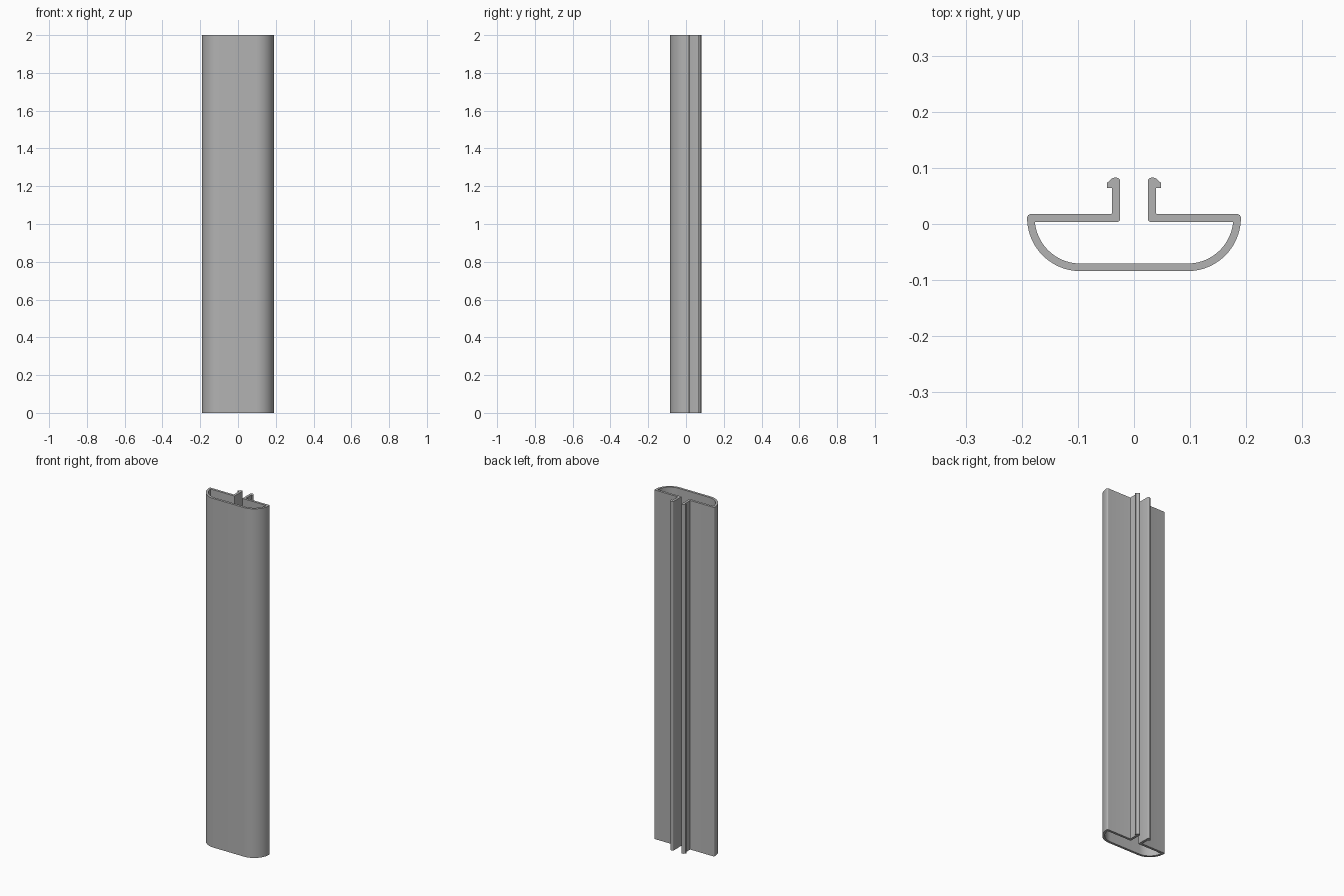
import bpy, bmesh, math

LENGTH = 2.0
WALL = 0.0135
OUTER_R = 0.095
CX, CY = 0.0955, 0.0125   # centre of the side curve
BACK = 0.019              # rear face of the back plate
SHIFT = -0.0015           # centres the section in y

cube = bpy.data.objects.get("Cube")
if cube:
    bpy.data.objects.remove(cube, do_unlink=True)

grey = bpy.data.materials.new("light_grey")
grey.use_nodes = True
colour = (0.45, 0.45, 0.45, 1)
grey.diffuse_color = colour
grey.node_tree.nodes["Principled BSDF"].inputs["Base Color"].default_value = colour


def arc(cx, cy, r, start, end, steps):
    """Points along a circular arc, angles in degrees."""
    angles = [math.radians(start + (end - start) * i / steps) for i in range(steps + 1)]
    return [(cx + r * math.cos(a), cy + r * math.sin(a)) for a in angles]


# Half of the section: outer shell, back plate, clip, then the inner wall
inner_r = OUTER_R - WALL
plate = BACK - WALL
dip = math.degrees(math.asin((plate - CY) / inner_r))
hook_in, hook_out = 0.025, 0.039
half = arc(CX, CY, OUTER_R, -90, 0, 20)
half += arc(CX + OUTER_R - 0.0065, CY, 0.0065, 15, 90, 5)
half += arc(hook_out + 0.003, BACK + 0.003, 0.003, 270, 180, 3)
half += [(hook_out, 0.066), (0.0485, 0.066), (0.0485, 0.0745)]
half += arc(0.0355, 0.0785, 0.0055, 45, 90, 3)
half += arc(0.0305, 0.0785, 0.0055, 90, 180, 4)
half += arc(hook_in + 0.004, plate + 0.004, 0.004, 180, 270, 4)
half += arc(CX, CY, inner_r, dip, -90, 20)
outline = half + [(-x, y) for x, y in reversed(half)]

# Extrude the section into the full profile
bm = bmesh.new()
section = bm.faces.new([bm.verts.new((x, y + SHIFT, 0)) for x, y in outline])
extruded = bmesh.ops.extrude_face_region(bm, geom=[section], use_keep_orig=True)
top = [g for g in extruded["geom"] if isinstance(g, bmesh.types.BMVert)]
bmesh.ops.translate(bm, verts=top, vec=(0, 0, LENGTH))
bmesh.ops.recalc_face_normals(bm, faces=bm.faces)
mesh = bpy.data.meshes.new("clip_profile")
bm.to_mesh(mesh)
bm.free()
mesh.materials.append(grey)

profile = bpy.data.objects.new("clip_profile", mesh)
bpy.context.collection.objects.link(profile)
bpy.ops.object.select_all(action="DESELECT")
profile.select_set(True)
bpy.context.view_layer.objects.active = profile
bpy.ops.object.shade_smooth_by_angle(angle=math.radians(30))
